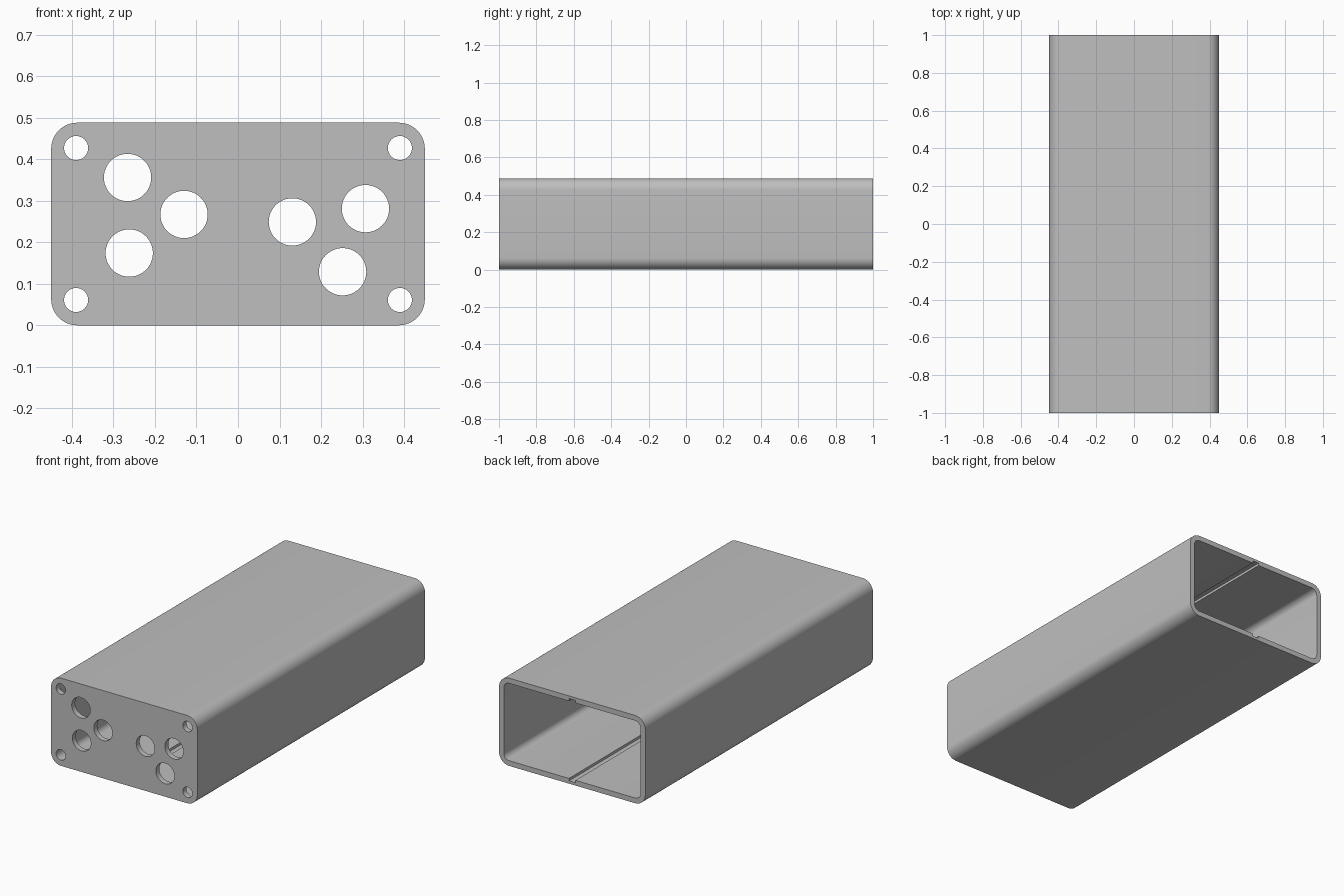
import bpy, bmesh, math

cube = bpy.data.objects.get("Cube")
if cube:
    bpy.data.objects.remove(cube, do_unlink=True)

# Main dimensions
HALF_W, HEIGHT, RADIUS = 0.45, 0.488, 0.063
WALL, PLATE = 0.029, 0.03
GROOVE_HALF, GROOVE_DEPTH = 0.02, 0.014

grey = bpy.data.materials.new("Plain grey")
grey.use_nodes = True
GREY = (0.52, 0.52, 0.52, 1)
grey.diffuse_color = GREY
grey.node_tree.nodes["Principled BSDF"].inputs["Base Color"].default_value = GREY


def arc(cx, cz, r, start, sweep, steps):
    """Points of an arc in the xz plane, angles in degrees."""
    angles = [math.radians(start + sweep * i / steps) for i in range(steps + 1)]
    return [(cx + r * math.cos(a), cz + r * math.sin(a)) for a in angles]


def rounded_outline(inset, groove=False):
    """Rounded rectangle, optionally with a notch in the middle of floor and roof."""
    r = RADIUS - inset
    x, low, high = HALF_W - RADIUS, RADIUS, HEIGHT - RADIUS
    g, top, bottom = GROOVE_HALF, HEIGHT - inset, inset
    pts = arc(x, low, r, -90, 90, 12) + arc(x, high, r, 0, 90, 12)
    if groove:
        pts += [(g, top), (g, top + GROOVE_DEPTH), (-g, top + GROOVE_DEPTH), (-g, top)]
    pts += arc(-x, high, r, 90, 90, 12) + arc(-x, low, r, 180, 90, 12)
    if groove:
        pts += [(-g, bottom), (-g, bottom - GROOVE_DEPTH),
                (g, bottom - GROOVE_DEPTH), (g, bottom)]
    return pts


def prism(name, outline, y0, y1):
    """Extrude an xz outline along y."""
    bm = bmesh.new()
    face = bm.faces.new([bm.verts.new((x, y0, z)) for x, z in outline])
    ext = bmesh.ops.extrude_face_region(bm, geom=[face], use_keep_orig=True)
    moved = [v for v in ext["geom"] if isinstance(v, bmesh.types.BMVert)]
    bmesh.ops.translate(bm, vec=(0, y1 - y0, 0), verts=moved)
    bmesh.ops.recalc_face_normals(bm, faces=bm.faces)
    mesh = bpy.data.meshes.new(name)
    bm.to_mesh(mesh)
    bm.free()
    mesh.materials.append(grey)
    obj = bpy.data.objects.new(name, mesh)
    bpy.context.collection.objects.link(obj)
    return obj


# Solid housing, then the cavity with its two grooves, open at the back
housing = prism("housing", rounded_outline(0), -1, 1)
cutters = [prism("cavity_cutter", rounded_outline(WALL, True), -1 + PLATE, 1.1)]

# Cable holes and corner screw holes through the front plate
cable_holes = [(-0.266, 0.356), (-0.130, 0.267), (-0.262, 0.174),
               (0.131, 0.249), (0.307, 0.281), (0.252, 0.129)]
screw_holes = [(sx * 0.39, HEIGHT / 2 + sz * 0.183) for sx in (-1, 1) for sz in (-1, 1)]
for holes, radius in ((cable_holes, 0.057), (screw_holes, 0.029)):
    for x, z in holes:
        circle = arc(x, z, radius, 0, 360, 48)[:-1]
        cutters.append(prism("hole_cutter", circle, -1.1, -1 + PLATE + 0.02))

# Cut everything out and discard the cutters
bpy.ops.object.select_all(action="DESELECT")
bpy.context.view_layer.objects.active = housing
housing.select_set(True)
for cutter in cutters:
    mod = housing.modifiers.new("cut", "BOOLEAN")
    mod.operation, mod.solver, mod.object = "DIFFERENCE", "EXACT", cutter
    bpy.ops.object.modifier_apply(modifier=mod.name)
    bpy.data.objects.remove(cutter, do_unlink=True)

bpy.ops.object.shade_smooth_by_angle(angle=math.radians(30))
